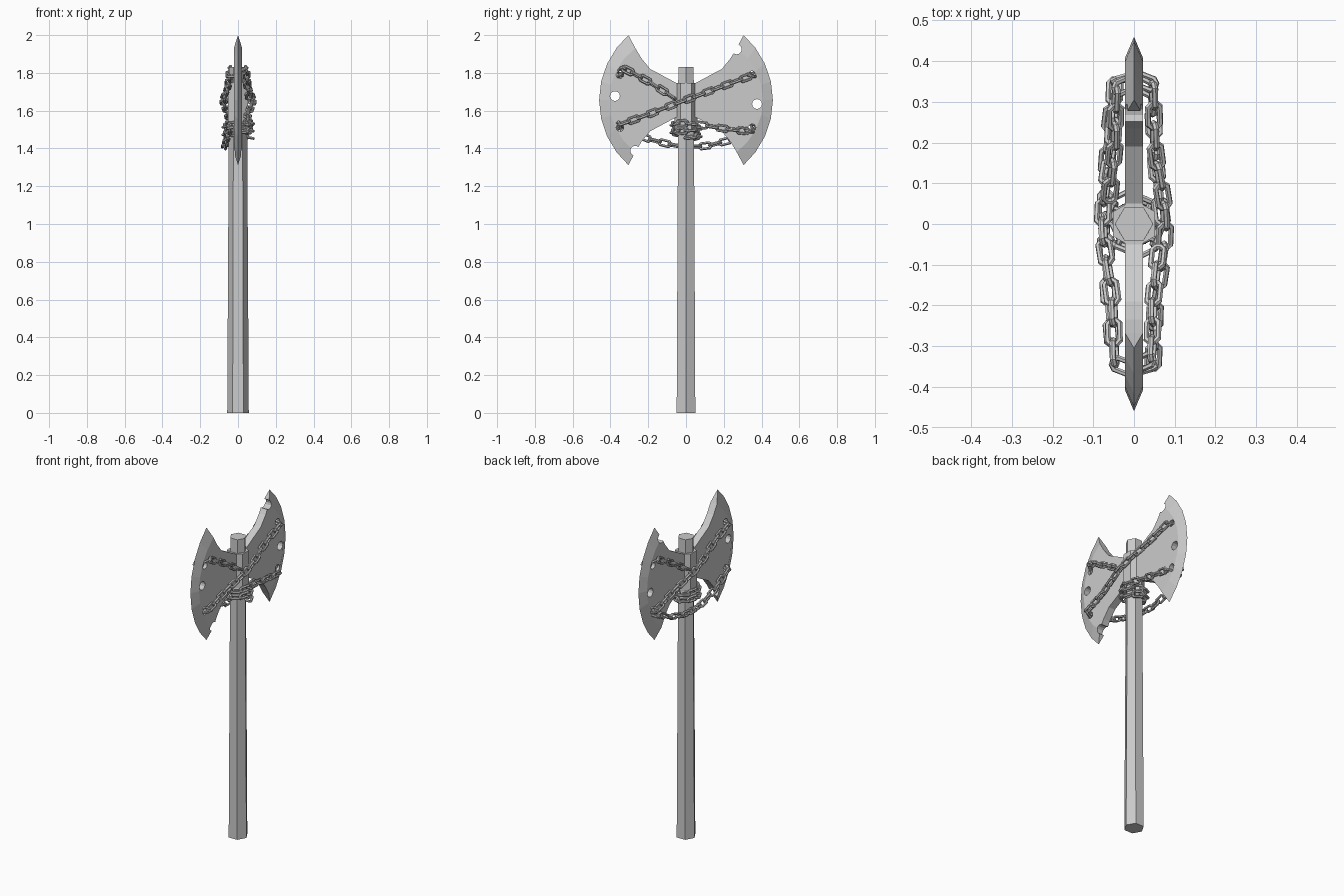
import bpy, bmesh
from math import sin, cos, pi, radians
from mathutils import Vector

if "Cube" in bpy.data.objects:
    bpy.data.objects.remove(bpy.data.objects["Cube"], do_unlink=True)

steel = bpy.data.materials.new("grey steel")
steel.use_nodes = True
steel.diffuse_color = (0.6, 0.6, 0.6, 1)
steel.node_tree.nodes["Principled BSDF"].inputs["Base Color"].default_value = (0.6, 0.6, 0.6, 1)

MID = 1.656    # height of the axe head's centre
HALF = 0.022   # half thickness of the blades


def make_object(name, bm):
    bmesh.ops.recalc_face_normals(bm, faces=bm.faces)
    mesh = bpy.data.meshes.new(name)
    bm.to_mesh(mesh)
    bm.free()
    mesh.materials.append(steel)
    ob = bpy.data.objects.new(name, mesh)
    bpy.context.collection.objects.link(ob)
    return ob


def hex_post(name, sections, turn=0):
    """Six-sided post through (height, radius) sections."""
    bm = bmesh.new()
    rings = [[bm.verts.new((r * cos(turn + i * pi / 3), r * sin(turn + i * pi / 3), z))
              for i in range(6)] for z, r in sections]
    for a, b in zip(rings, rings[1:]):
        for i in range(6):
            j = (i + 1) % 6
            bm.faces.new((a[i], a[j], b[j], b[i]))
    bm.faces.new(rings[0])
    bm.faces.new(rings[-1])
    return make_object(name, bm)


# Handle and the socket that holds the blades
hex_post("handle", [(0, 0.057), (1.83, 0.047)])
hex_post("socket", [(1.5, 0.06), (1.746, 0.06)], pi / 2)


def arc(bulge, height, steps=8):
    """Points along a circular arc, from top to bottom, as (y, z)."""
    y_end, y_mid = bulge
    sag = y_mid - y_end
    radius = (height ** 2 + sag ** 2) / (2 * sag)
    pts = []
    for i in range(steps + 1):
        h = height * sin(pi / 2 * (1 - 2 * i / steps) * 0.6) / sin(pi / 2 * 0.6)
        pts.append((y_mid - radius + (radius ** 2 - h ** 2) ** 0.5, MID + h))
    return pts


def blade(name, side, holes):
    bm = bmesh.new()
    edge = [bm.verts.new((0, side * y, z)) for y, z in arc((0.305, 0.46), 0.344)]
    bevel = arc((0.268, 0.408), 0.275)
    upper = [(0, 0.09), (0.05, 0.09), (0.19, 0.165), (0.235, 0.22)]
    lower = [(y, MID - h) for y, h in reversed(upper)]
    outline = bevel + lower + [(y, MID + h) for y, h in upper]
    skins = [[bm.verts.new((x, side * y, z)) for y, z in outline] for x in (HALF, -HALF)]
    n = len(bevel)
    for skin in skins:
        bm.faces.new(skin)
        for i in range(n - 1):
            bm.faces.new((edge[i], edge[i + 1], skin[i + 1], skin[i]))
    a, b = skins
    for i in range(n - 1, len(outline)):
        j = (i + 1) % len(outline)
        bm.faces.new((a[i], a[j], b[j], b[i]))
    bm.faces.new((edge[0], a[0], b[0]))
    bm.faces.new((edge[-1], a[n - 1], b[n - 1]))
    ob = make_object(name, bm)

    # Round holes and the rim notch
    cut = bmesh.new()
    for y, z, r in holes:
        rings = [[cut.verts.new((x, side * y + r * cos(k * pi / 6), z + r * sin(k * pi / 6)))
                  for k in range(12)] for x in (-0.1, 0.1)]
        for k in range(12):
            m = (k + 1) % 12
            cut.faces.new((rings[0][k], rings[0][m], rings[1][m], rings[1][k]))
        cut.faces.new(rings[0])
        cut.faces.new(rings[1])
    cutter = make_object(name + "_cutter", cut)
    cutter.hide_render = True
    mod = ob.modifiers.new("holes", "BOOLEAN")
    mod.operation = "DIFFERENCE"
    mod.solver = "EXACT"
    mod.object = cutter
    bpy.context.view_layer.objects.active = ob
    bpy.ops.object.modifier_apply(modifier=mod.name)
    bpy.data.objects.remove(cutter, do_unlink=True)


ties = [(0.35, 1.79, 0.02), (0.35, 1.51, 0.02)]
blade("back_blade", 1, [(0.376, 1.635, 0.026), (0.268, 1.925, 0.027)] + ties)
blade("front_blade", -1, [(0.376, 1.677, 0.026), (0.268, 1.387, 0.027)] + ties)


def add_link(bm, centre, along, roll):
    """One long chain link: an eight-point oval swept with a six-sided wire."""
    flat = along.cross(Vector((0, 0, 1))).normalized()
    up = flat.cross(along)
    across = flat * cos(roll) + up * sin(roll)
    normal = along.cross(across)
    wire = 0.0075
    rings = []
    for i in range(8):
        t = (i + 0.5) * pi / 4
        out = along * cos(t) + across * sin(t)
        stretch = 0.016 if cos(t) > 0 else -0.016
        spot = centre + along * stretch + out * 0.0165
        rings.append([bm.verts.new(spot + out * wire * cos(k * pi / 3) + normal * wire * sin(k * pi / 3))
                      for k in range(6)])
    for i in range(8):
        a, b = rings[i], rings[(i + 1) % 8]
        for k in range(6):
            m = (k + 1) % 6
            bm.faces.new((a[k], a[m], b[m], b[k]))


def chain(name, path, pitch=0.054):
    bm = bmesh.new()
    pts = [Vector(p) for p in path]
    lengths = [(b - a).length for a, b in zip(pts, pts[1:])]
    total = sum(lengths)
    count = max(1, round(total / pitch))

    def at(d):
        for a, b, length in zip(pts, pts[1:], lengths):
            if d <= length:
                return a.lerp(b, d / length)
            d -= length
        return pts[-1].copy()

    for i in range(count):
        start, end = at(i * total / count), at((i + 1) * total / count)
        add_link(bm, (start + end) / 2, (end - start).normalized(), radians(15 + 90 * (i % 2)))
    make_object(name, bm)


# Crossing chains, one long and one short on each face of the head
for side, label in ((1, "right"), (-1, "left")):
    long_path = [(0, 0.36, 1.785), (0.047, 0.345, 1.785), (0.052, 0.18, 1.725), (0.077, 0.03, 1.668),
                 (0.077, -0.04, 1.643), (0.052, -0.2, 1.58), (0.047, -0.355, 1.525), (0, -0.365, 1.515)]
    short_path = [(0, -0.35, 1.80), (0.045, -0.33, 1.825), (0.046, -0.2, 1.755), (0.06, -0.06, 1.665)]
    for kind, path in (("long", long_path), ("short", short_path)):
        chain(f"{label}_{kind}_chain", [(side * x, side * y, z) for x, y, z in path])

# Chain from the back blade, wound twice round the handle
wrap = [(0.07 * cos(-k * pi / 6), 0.07 * sin(-k * pi / 6), 1.535 - 0.0033 * k) for k in range(25)]
chain("wrapped_chain", [(0, 0.35, 1.49), (0.045, 0.335, 1.49), (0.05, 0.2, 1.505), (0.06, 0.08, 1.525)] + wrap)

# Chain hanging between the blades
chain("hanging_chain", [(0, -0.36, 1.52), (-0.047, -0.345, 1.51), (-0.06, -0.2, 1.45), (-0.07, -0.05, 1.412),
                        (-0.07, 0.1, 1.41), (-0.06, 0.24, 1.445), (-0.047, 0.335, 1.49), (0, 0.35, 1.495)])
